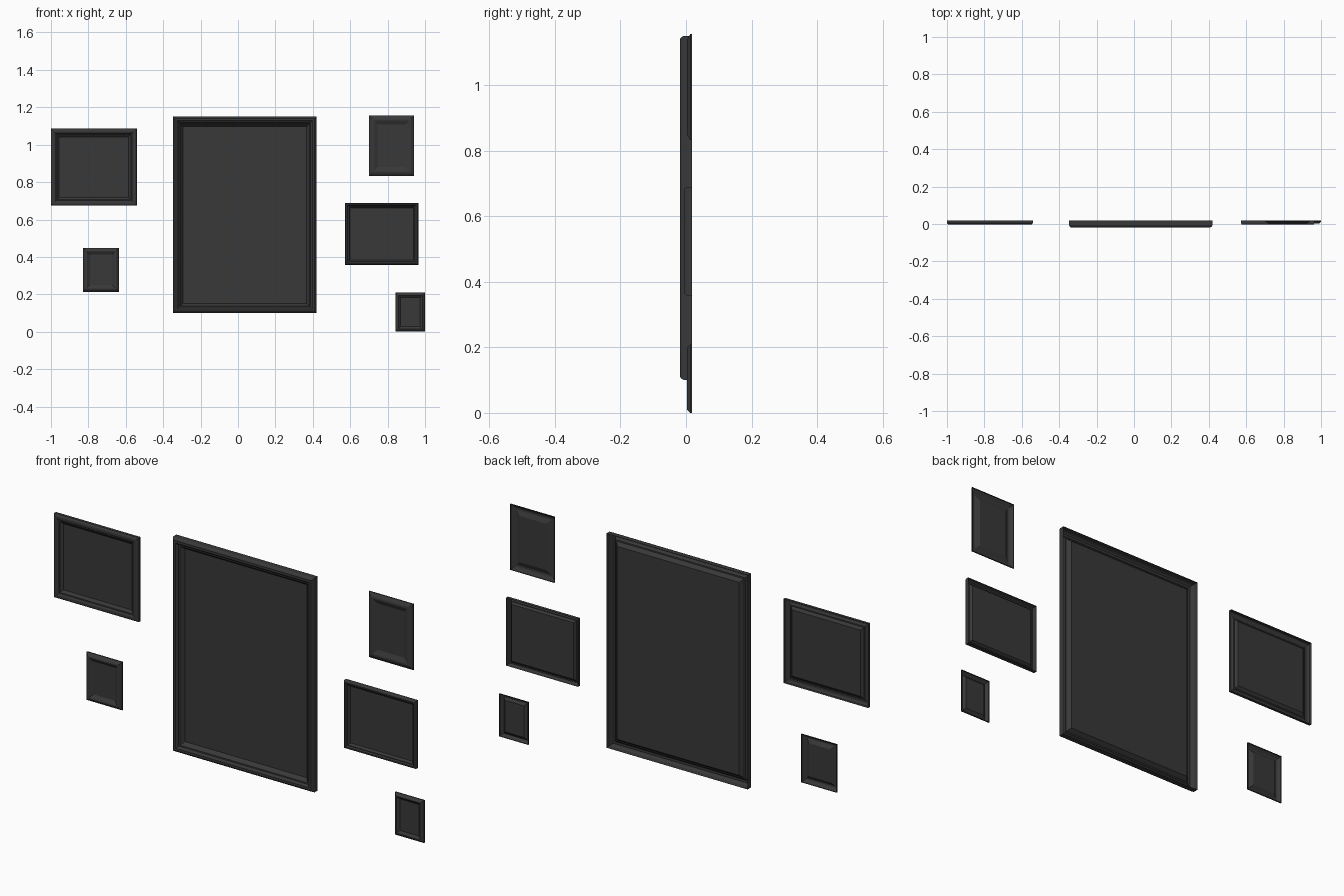
import bpy, bmesh

if "Cube" in bpy.data.objects:
    bpy.data.objects.remove(bpy.data.objects["Cube"])

dark = bpy.data.materials.new("dark_frame")
dark.diffuse_color = (0.04, 0.04, 0.04, 1)
dark.use_nodes = True
dark.node_tree.nodes["Principled BSDF"].inputs["Base Color"].default_value = dark.diffuse_color

BACK = 0.0185


def make_object(name, bm):
    bmesh.ops.recalc_face_normals(bm, faces=bm.faces)
    # open shells: make the faces point to the front (-y)
    if sum(f.normal.y * f.calc_area() for f in bm.faces) > 0:
        bmesh.ops.reverse_faces(bm, faces=bm.faces)
    me = bpy.data.meshes.new(name)
    bm.to_mesh(me)
    bm.free()
    me.materials.append(dark)
    bpy.context.collection.objects.link(bpy.data.objects.new(name, me))


def ring(bm, rect, inset, y):
    x0, x1, z0, z1 = rect
    a, b, c, d = x0 + inset, x1 - inset, z0 + inset, z1 - inset
    return [bm.verts.new((x, y, z)) for x, z in ((a, c), (b, c), (b, d), (a, d))]


def picture_frame(name, rect, profile):
    # mitred moulding: profile (inset, y) swept round the rectangle, open at the back
    bm = bmesh.new()
    rings = [ring(bm, rect, i, y) for i, y in profile]
    for r, s in zip(rings, rings[1:]):
        for k in range(4):
            n = (k + 1) % 4
            bm.faces.new((r[k], r[n], s[n], s[k]))
    make_object(name + "_moulding", bm)
    # flat picture panel
    bm = bmesh.new()
    bm.faces.new(ring(bm, rect, *profile[-1]))
    make_object(name + "_picture", bm)


def stepped(w, front):
    # deep moulding with an outer lip, a rounded crown and an inner slope
    d = BACK - front
    return [(0, BACK), (0, front + 0.35 * d), (0.08 * w, front + 0.12 * d),
            (0.2 * w, front), (0.42 * w, front), (0.54 * w, front + 0.12 * d),
            (0.6 * w, front + 0.28 * d), (0.72 * w, front + 0.3 * d),
            (w, BACK - 0.22 * d)]


def bevelled(w, front):
    # thin moulding rising from the outer edge, then sloping to the picture
    d = BACK - front
    return [(0, BACK), (0, BACK - 0.35 * d), (0.3 * w, front + 0.1 * d),
            (0.4 * w, front), (0.55 * w, front), (w, BACK - 0.4 * d)]


picture_frame("large_centre", (-0.347, 0.419, 0.100, 1.150), stepped(0.052, -0.0185))
picture_frame("upper_left", (-1.0, -0.541, 0.674, 1.086), stepped(0.044, -0.003))
picture_frame("middle_right", (0.573, 0.964, 0.357, 0.689), stepped(0.027, -0.004))
picture_frame("lower_left", (-0.829, -0.637, 0.213, 0.449), bevelled(0.037, 0.001))
picture_frame("upper_right", (0.701, 0.941, 0.832, 1.155), bevelled(0.048, 0.003))
picture_frame("lower_right", (0.843, 1.0, 0.0, 0.209), bevelled(0.027, 0.003))
